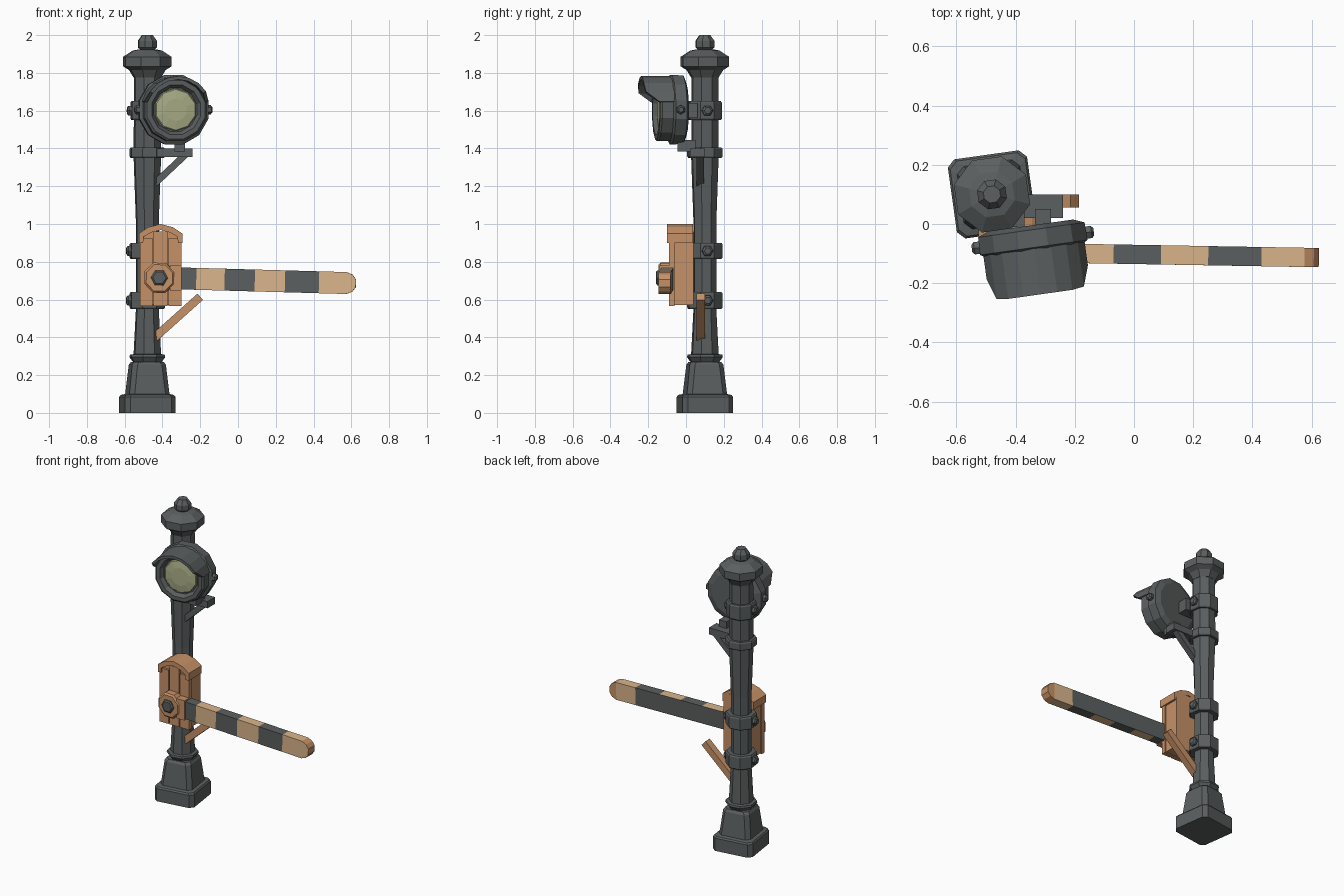
import bpy, bmesh
from math import sin, cos, pi, radians
from mathutils import Matrix, Vector

if "Cube" in bpy.data.objects:
    bpy.data.objects.remove(bpy.data.objects["Cube"], do_unlink=True)


def material(name, rgb):
    m = bpy.data.materials.new(name)
    m.use_nodes = True
    m.diffuse_color = (*rgb, 1)
    m.node_tree.nodes["Principled BSDF"].inputs["Base Color"].default_value = (*rgb, 1)
    return m


IRON = material("dark iron", (0.105, 0.115, 0.115))
WOOD = material("brown wood", (0.56, 0.285, 0.135))
CREAM = material("cream paint", (0.70, 0.46, 0.26))
GLASS = material("pale glass", (0.40, 0.42, 0.24))


def loft(name, rings, mats, matrix=Matrix(), rule=None, closed=False):
    """Skin equal rings of points; cap the ends, or join them when closed."""
    bm = bmesh.new()
    rows = [[bm.verts.new(Vector(p)) for p in r] for r in rings]
    n = len(rows[0])
    pairs = list(zip(rows, rows[1:]))
    if closed:
        pairs.append((rows[-1], rows[0]))
    else:
        bm.faces.new(rows[0])
        bm.faces.new(rows[-1])
    for a, b in pairs:
        for i in range(n):
            j = (i + 1) % n
            bm.faces.new((a[i], a[j], b[j], b[i]))
    bmesh.ops.recalc_face_normals(bm, faces=bm.faces)
    bm.normal_update()
    if rule:
        for f in bm.faces:
            f.material_index = rule(f)
    mesh = bpy.data.meshes.new(name)
    bm.to_mesh(mesh)
    bm.free()
    for m in mats:
        mesh.materials.append(m)
    ob = bpy.data.objects.new(name, mesh)
    ob.matrix_world = matrix
    bpy.context.collection.objects.link(ob)
    return ob


def lathe(name, profile, sides, mat, matrix, phase=0.5):
    """Profile is a list of (radius, height) along local z."""
    rings = [[(r * cos(2 * pi * (i + phase) / sides), r * sin(2 * pi * (i + phase) / sides), h)
              for i in range(sides)] for r, h in profile]
    return loft(name, rings, [mat], matrix)


def prism(name, outline, y0, y1, mat, matrix=Matrix()):
    """Extrude an x, z outline along y."""
    return loft(name, [[(x, y, z) for x, z in outline] for y in (y0, y1)], [mat], matrix)


def box(name, x, y, z, mat):
    return prism(name, [(x[0], z[0]), (x[1], z[0]), (x[1], z[1]), (x[0], z[1])], y[0], y[1], mat)


def brace(name, a, b, half, y0, y1, mat):
    """Diagonal bar between two x, z points."""
    a, b = Vector(a), Vector(b)
    d = (b - a).normalized() * half
    s = Vector((-d.y, d.x))
    return prism(name, [a - s, b - s, b + s, a + s], y0, y1, mat)


TURN = Matrix.Rotation(radians(8), 4, "Z")
POST = Matrix.Translation((-0.48, 0.10, 0)) @ TURN


# Square foot with cut corners
def cut_square(h, z, c=0.025):
    pts = []
    for k in range(4):
        for x, y in ((h, c - h if k < 0 else -(h - c)), (h, h - c)):
            a = k * pi / 2
            pts.append((x * cos(a) - y * sin(a), x * sin(a) + y * cos(a), z))
    return pts


loft("foot", [cut_square(h, z) for h, z in
              ((0.135, 0), (0.135, 0.085), (0.128, 0.095), (0.107, 0.1),
               (0.09, 0.255), (0.08, 0.27))], [IRON], POST)

# Eight sided post with collars, straps and cap
lathe("foot_collar", [(0.07, 0.26), (0.083, 0.275), (0.098, 0.295), (0.095, 0.308), (0.07, 0.312)], 8, IRON, POST)
lathe("post", [(0.077, 0.28), (0.063, 0.54), (0.063, 1.02), (0.075, 1.35),
               (0.073, 1.8)], 8, IRON, POST)
for name, r, low, high in (("lower_strap", 0.097, 0.55, 0.64), ("middle_strap", 0.097, 0.815, 0.9),
                           ("arm_collar", 0.097, 1.35, 1.405), ("upper_strap", 0.093, 1.55, 1.65)):
    lathe(name, [(r - 0.006, low), (r, low + 0.008), (r, high - 0.008), (r - 0.006, high)], 8, IRON, POST)
    if "strap" in name:
        for side in (-1, 1):
            spot = Matrix.Translation((side * (r - 0.015), 0, (low + high) / 2))
            lathe(name + "_bolt", [(0.03, 0), (0.03, 0.022), (0.018, 0.03)], 6, IRON,
                  POST @ spot @ Matrix.Rotation(side * pi / 2, 4, "Y"))
lathe("cap", [(0.075, 1.775), (0.1, 1.815), (0.133, 1.835), (0.133, 1.885),
              (0.08, 1.918), (0.045, 1.925)], 8, IRON, POST)
lathe("finial", [(0.03, 1.915), (0.052, 1.935), (0.052, 1.97), (0.03, 2.0)], 8, IRON, POST)

# Lamp housing: local z points out of the lens
LAMP = Matrix.Translation((-0.349, -0.005, 1.605)) @ TURN @ Matrix.Rotation(pi / 2, 4, "X")
lathe("lamp_housing", [(0.15, 0), (0.188, 0.015), (0.19, 0.075), (0.172, 0.085), (0.172, 0.145),
                       (0.16, 0.155), (0.135, 0.155), (0.118, 0.13)], 12, IRON, LAMP)
lathe("lamp_glass", [(0.118, 0.125), (0.108, 0.136), (0.06, 0.143)], 10, GLASS, LAMP)
for side in (-1, 1):
    lathe("lamp_side_bolt", [(0.024, 0), (0.024, 0.022), (0.014, 0.03)], 6, IRON,
          LAMP @ Matrix.Translation((side * 0.178, 0, 0.05)) @ Matrix.Rotation(side * pi / 2, 4, "Y"))

# Hood: arched sheet whose front edge sweeps back at the sides
hood = []
for k in range(9):
    a = radians(14 + k * 19)
    front = 0.155 + 0.08 * min(1, max(0, (sin(a) - 0.22) / 0.35))
    hood.append([(r * cos(a), r * sin(a), s) for r, s in
                 ((0.178, 0.06), (0.178, front), (0.16, front), (0.16, 0.06))])
loft("lamp_hood", hood, [IRON], LAMP)

# Lamp supports
box("lamp_shelf", (-0.46, -0.24), (0.02, 0.10), (1.355, 1.4), IRON)
box("lamp_foot", (-0.335, -0.28), (-0.045, 0.05), (1.385, 1.445), IRON)
brace("lamp_brace", (-0.44, 1.215), (-0.275, 1.37), 0.018, 0.055, 0.095, IRON)
box("lamp_back_block", (-0.47, -0.37), (-0.01, 0.06), (1.56, 1.64), IRON)

# Wooden mechanism case with raised planks and arched roof
MID = -0.41
half = [(0.115, 0.9), (0.115, 0.95), (0.065, 0.983)]
inner = [(0.092, 0.9), (0.09, 0.932), (0.05, 0.955)]


def arch(points):
    return [(MID + x, z) for x, z in points] + [(MID - x, z) for x, z in reversed(points)]


prism("case_body", arch([(0.102, 0.57), (0.102, 0.92), (0.06, 0.96)]), -0.075, 0.04, WOOD)
ridge = [(MID, 1.0)]
roof_top = arch(half)
roof_under = arch(inner)
roof = roof_top[:3] + ridge + roof_top[3:] + roof_under[:2:-1] + [(MID, 0.968)] + roof_under[2::-1]
prism("case_roof", roof, -0.1, 0.037, WOOD)
for x0, x1, top in ((-0.11, -0.043, 0.925), (-0.037, 0.037, 0.96), (0.043, 0.11, 0.925)):
    box("case_plank", (MID + x0, MID + x1), (-0.09, -0.06), (0.565, top), WOOD)

# Pivot hub and bolt
PIVOT = Matrix.Translation((-0.415, -0.08, 0.715)) @ Matrix.Rotation(radians(1.6), 4, "Y") \
    @ Matrix.Rotation(radians(-1), 4, "Z")
FRONT = PIVOT @ Matrix.Rotation(pi / 2, 4, "X")
lathe("pivot_hub", [(0.086, 0), (0.086, 0.055), (0.075, 0.065)], 8, WOOD, FRONT)
box("hub_arm", (-0.36, -0.3), (-0.14, -0.07), (0.648, 0.78), WOOD)
lathe("pivot_bolt", [(0.045, 0.06), (0.045, 0.072), (0.035, 0.079)], 6, IRON, FRONT, 0)

# Striped arm with a rounded tip; the rear face stays dark
stations = [(0.05, 0.058), (0.195, 0.058), (0.345, 0.058), (0.505, 0.058), (0.665, 0.058),
            (0.845, 0.058), (0.99, 0.058), (1.022, 0.045), (1.04, 0.02)]
rings = [[(x, -0.048, -h), (x, 0.017, -h), (x, 0.017, h), (x, -0.048, h)] for x, h in stations]


def stripe(f):
    x = f.calc_center_median().x
    if x > 1.0 and f.normal.y > -0.5:
        return 2
    if f.normal.y > 0.5 and x < 0.9:
        return 0
    return sum(x > s[0] for s in stations[1:6]) % 2


loft("striped_arm", rings, [IRON, CREAM, WOOD], PIVOT, stripe)

# Wooden rest below the arm
brace("arm_rest", (-0.44, 0.4), (-0.2, 0.615), 0.022, 0.055, 0.1, WOOD)
